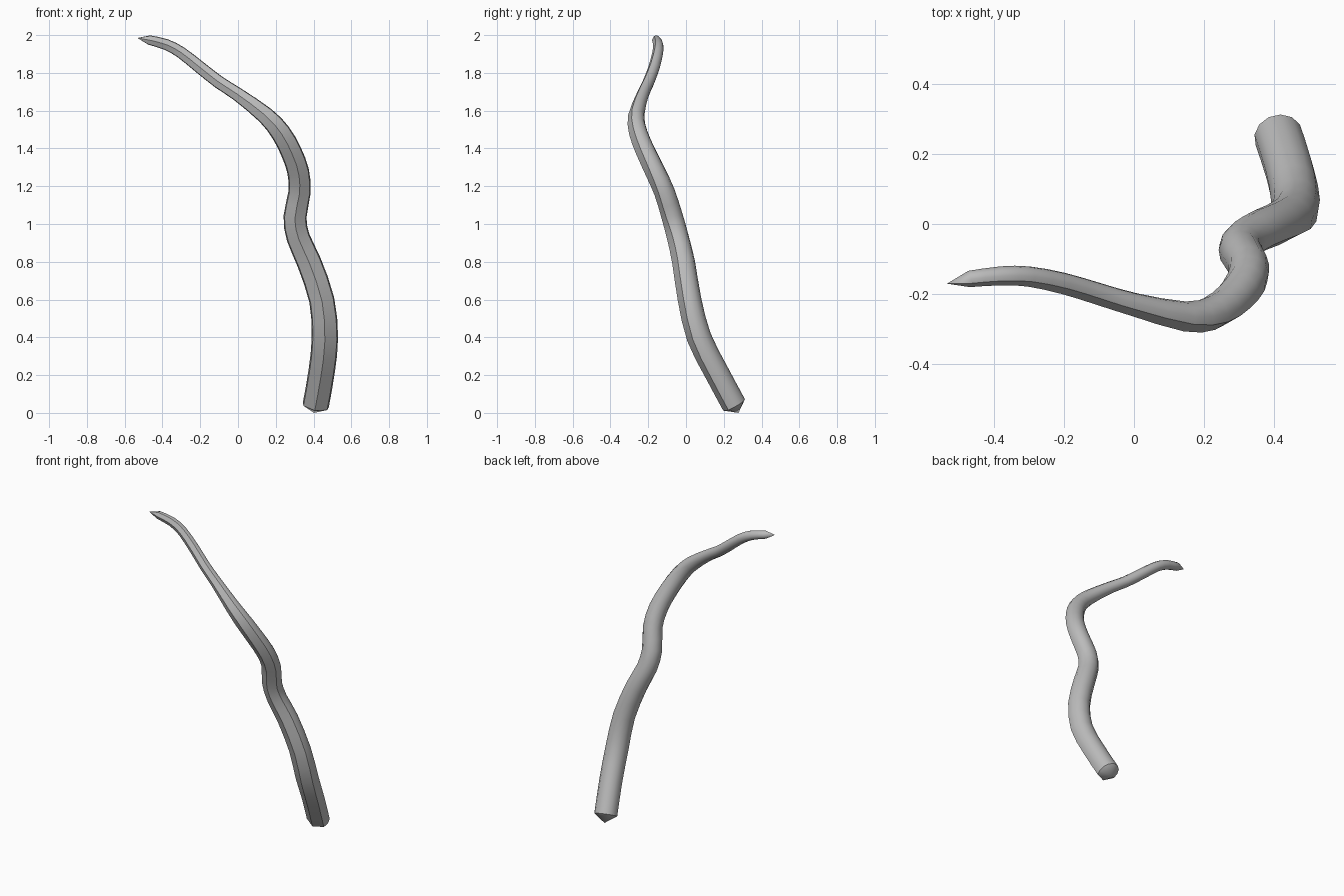
import bpy, bmesh, math
from mathutils import Vector

cube = bpy.data.objects.get("Cube")
if cube:
    bpy.data.objects.remove(cube)

# Centre line of the tendril: x, y, z, radius
PATH = [
    (.412, .254, .042, .07), (.443, .158, .22, .07), (.46, .068, .4, .07),
    (.443, .018, .6, .067), (.375, -.014, .8, .065), (.318, -.044, .93, .062),
    (.302, -.074, 1.04, .061), (.326, -.115, 1.17, .059), (.318, -.165, 1.28, .058),
    (.28, -.215, 1.385, .056), (.225, -.254, 1.485, .053), (.145, -.264, 1.575, .046),
    (0, -.23, 1.685, .036), (-.1, -.2, 1.75, .034), (-.2, -.17, 1.828, .033),
    (-.3, -.15, 1.907, .031), (-.38, -.148, 1.95, .029), (-.47, -.157, 1.974, .025),
]
BASE_POINT = (.402, .278, 0)
TIP_POINT = (-.533, -.17, 1.985)
ARC = 8

grey = bpy.data.materials.new("plain grey")
grey.use_nodes = True
colour = (.5, .5, .5, 1)
grey.diffuse_color = colour
grey.node_tree.nodes["Principled BSDF"].inputs["Base Color"].default_value = colour


def smooth_path(points):
    """Add one curved midpoint between each pair of stations."""
    pts = [Vector(p) for p in points]
    out = []
    for i in range(len(pts) - 1):
        a, b = pts[max(i - 1, 0)], pts[i]
        c, d = pts[i + 1], pts[min(i + 2, len(pts) - 1)]
        out += [b, (9 * (b + c) - a - d) / 16]
    return out + [pts[-1]]


# Cross-section: round back and sides, shallow ridge at the front
START = math.radians(-25)
SWEEP = math.pi - 2 * START
angles = [START + SWEEP * k / ARC for k in range(ARC + 1)]
profile = [(math.cos(a), math.sin(a) - .06) for a in angles] + [(0, -.92)]

stations = smooth_path(PATH)
bm = bmesh.new()
rings = []
for i, p in enumerate(stations):
    ahead = stations[min(i + 1, len(stations) - 1)].to_3d()
    behind = stations[max(i - 1, 0)].to_3d()
    tangent = (ahead - behind).normalized()
    back = Vector((0, 1, 0))
    back = (back - tangent * back.dot(tangent)).normalized()
    side = back.cross(tangent)
    rings.append([bm.verts.new(p.to_3d() + (side * u + back * v) * p.w)
                  for u, v in profile])

# Skin between rings, then pointed ends
n = len(profile)
for lower, upper in zip(rings, rings[1:]):
    for k in range(n):
        j = (k + 1) % n
        bm.faces.new((lower[k], lower[j], upper[j], upper[k]))
for ring, point in ((rings[0], BASE_POINT), (rings[-1], TIP_POINT)):
    apex = bm.verts.new(point)
    for k in range(n):
        bm.faces.new((ring[k], ring[(k + 1) % n], apex))
bmesh.ops.recalc_face_normals(bm, faces=bm.faces)

mesh = bpy.data.meshes.new("tendril")
bm.to_mesh(mesh)
bm.free()
mesh.materials.append(grey)
tendril = bpy.data.objects.new("tendril", mesh)
bpy.context.collection.objects.link(tendril)
bpy.ops.object.select_all(action='DESELECT')
tendril.select_set(True)
bpy.context.view_layer.objects.active = tendril
bpy.ops.object.shade_smooth_by_angle(angle=math.radians(35))
